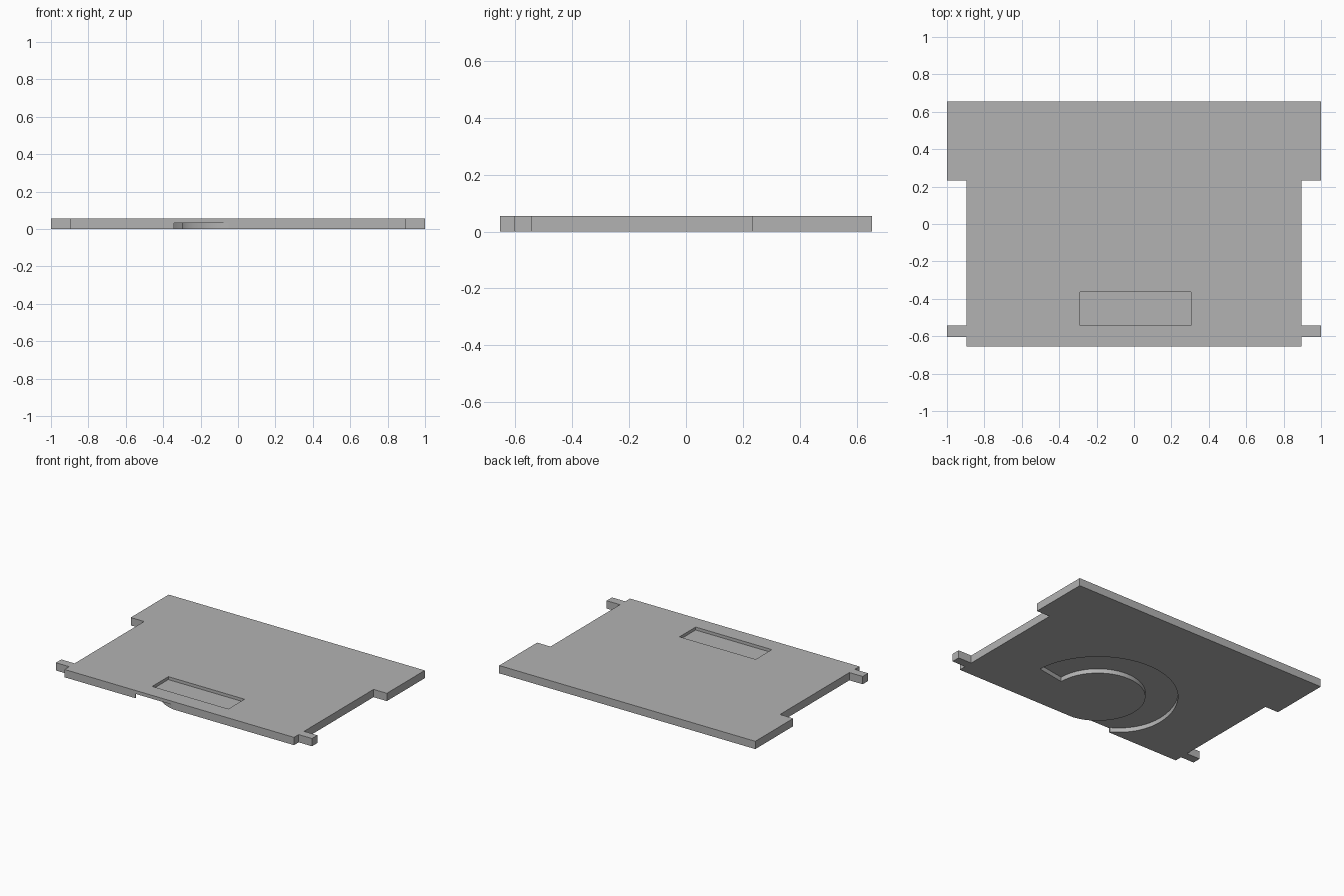
import bpy
import bmesh
from math import sin, cos, radians

if "Cube" in bpy.data.objects:
    bpy.data.objects.remove(bpy.data.objects["Cube"], do_unlink=True)

grey = bpy.data.materials.new("plain grey")
grey.use_nodes = True
colour = (0.45, 0.45, 0.45, 1)
grey.diffuse_color = colour
grey.node_tree.nodes["Principled BSDF"].inputs["Base Color"].default_value = colour

THICK = 0.055
FRONT = -0.655


def prism(name, outline, z0, z1):
    """Extrude a flat outline between two heights."""
    bm = bmesh.new()
    face = bm.faces.new([bm.verts.new((x, y, z0)) for x, y in outline])
    made = bmesh.ops.extrude_face_region(bm, geom=[face])["geom"]
    verts = [v for v in made if isinstance(v, bmesh.types.BMVert)]
    bmesh.ops.translate(bm, verts=verts, vec=(0, 0, z1 - z0))
    bmesh.ops.recalc_face_normals(bm, faces=bm.faces)
    mesh = bpy.data.meshes.new(name)
    bm.to_mesh(mesh)
    bm.free()
    mesh.materials.append(grey)
    obj = bpy.data.objects.new(name, mesh)
    bpy.context.collection.objects.link(obj)
    return obj


def cut(target, cutter):
    """Subtract the cutter, then delete it."""
    mod = target.modifiers.new("cut", "BOOLEAN")
    mod.operation = "DIFFERENCE"
    mod.solver = "EXACT"
    mod.object = cutter
    cutter.hide_render = True
    bpy.context.view_layer.objects.active = target
    bpy.ops.object.modifier_apply(modifier=mod.name)
    bpy.data.objects.remove(cutter, do_unlink=True)


# Plate with wide back ears and small front tabs, mirrored left to right
half = [(0.896, FRONT), (0.896, -0.603), (1, -0.603), (1, -0.543),
        (0.896, -0.543), (0.896, 0.232), (1, 0.232), (1, -FRONT)]
plate = prism("plate", half + [(-x, y) for x, y in reversed(half)], 0, THICK)

# Rectangular pocket in the top
pocket = [(-0.29, -0.543), (0.305, -0.543), (0.305, -0.363), (-0.29, -0.363)]
cut(plate, prism("pocket_cutter", pocket, THICK - 0.021, 0.1))

# Curved channel underneath, running out through the front edge
CX, CY = 0.003, -0.355


def polar(r, deg):
    return CX + r * cos(radians(deg)), CY + r * sin(radians(deg))


def outer_radius(deg):
    t = min(max((deg - 180) / 42, 0), 1)
    return 0.51 - 0.064 * t * t


outer = [polar(outer_radius(a), a) for a in range(4, 223, 3)]
inner = [polar(0.303, a) for a in range(260, -1, -4)]
mouth = [(-0.335, -0.7), (-0.05, -0.7)]
cut(plate, prism("channel_cutter", outer + mouth + inner, -0.05, 0.031))

# Smooth curved walls, sharp edges
bpy.ops.object.select_all(action="DESELECT")
plate.select_set(True)
bpy.context.view_layer.objects.active = plate
bpy.ops.object.shade_smooth_by_angle(angle=radians(30))
